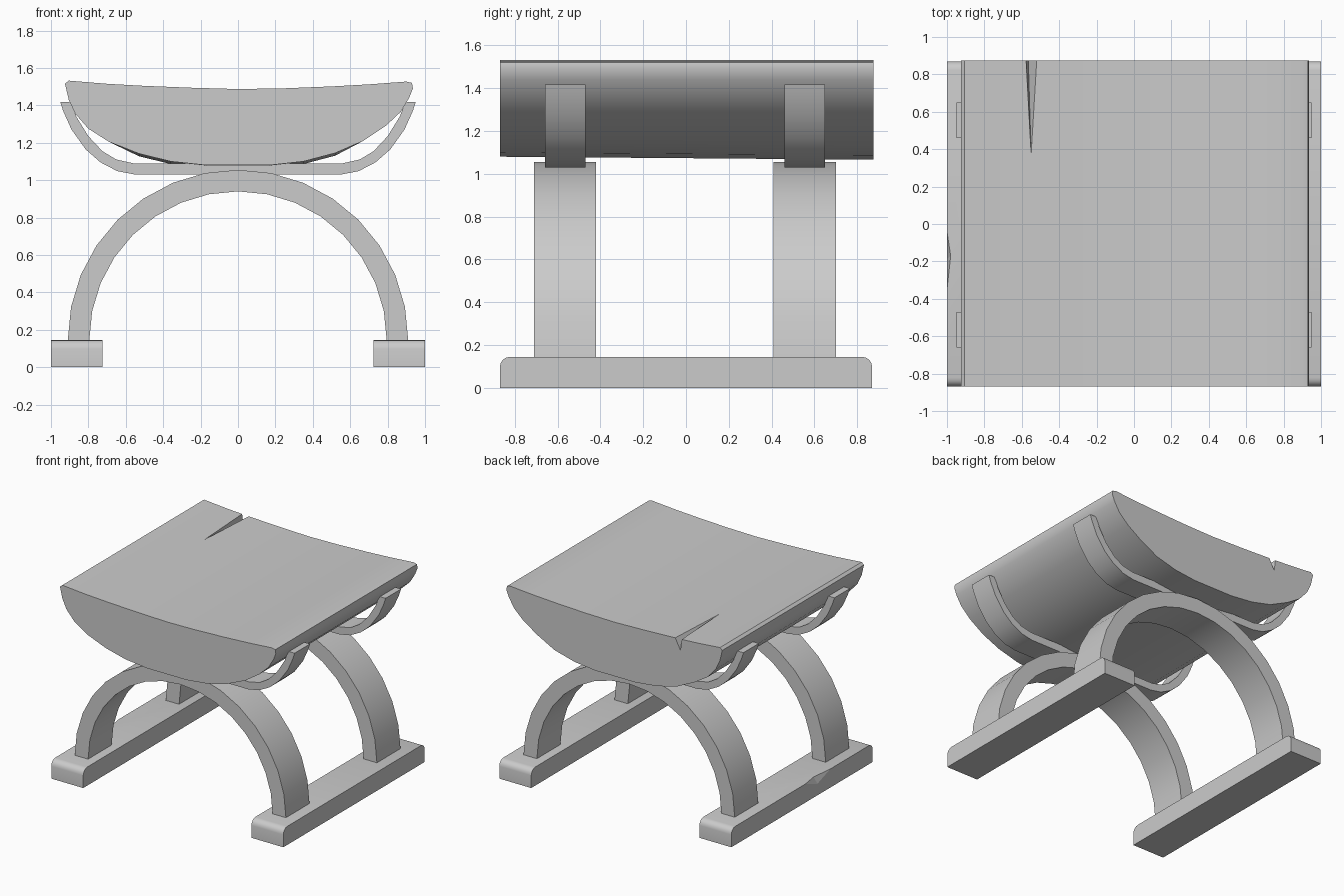
import bpy, bmesh, math
from mathutils import Vector

if "Cube" in bpy.data.objects:
    bpy.data.objects.remove(bpy.data.objects["Cube"])


def extrude(name, profile, to_a, to_b, angle=35):
    """Prism from a 2D outline; to_a / to_b place each outline point on the two end caps."""
    bm = bmesh.new()
    a = [bm.verts.new(to_a(*p)) for p in profile]
    b = [bm.verts.new(to_b(*p)) for p in profile]
    n = len(profile)
    bm.faces.new(a)
    bm.faces.new(b[::-1])
    for i in range(n):
        bm.faces.new((a[i], b[i], b[(i + 1) % n], a[(i + 1) % n]))
    bmesh.ops.recalc_face_normals(bm, faces=bm.faces)
    me = bpy.data.meshes.new(name)
    bm.to_mesh(me)
    bm.free()
    ob = bpy.data.objects.new(name, me)
    bpy.context.collection.objects.link(ob)
    bpy.ops.object.select_all(action='DESELECT')
    ob.select_set(True)
    bpy.context.view_layer.objects.active = ob
    bpy.ops.object.shade_smooth_by_angle(angle=math.radians(angle))
    return ob


def along_y(name, profile, y0, y1):
    return extrude(name, profile, lambda x, z: (x, y0, z), lambda x, z: (x, y1, z))


def split(ob, a, b, c, d):
    """Cut a V-shaped crack: c-d is the crease, a and b the open edges."""
    a, b, c, d = map(Vector, (a, b, c, d))
    m = (c + d) / 2
    pts = [a + (a - m) * .5, b + (b - m) * .5, c + (c - d) * .5, d + (d - c) * .5]
    bm = bmesh.new()
    v = [bm.verts.new(p) for p in pts]
    for f in ((0, 1, 2), (0, 1, 3), (0, 2, 3), (1, 2, 3)):
        bm.faces.new([v[i] for i in f])
    bmesh.ops.recalc_face_normals(bm, faces=bm.faces)
    me = bpy.data.meshes.new("crack_cutter")
    bm.to_mesh(me)
    bm.free()
    cutter = bpy.data.objects.new("crack_cutter", me)
    cutter.hide_render = True
    bpy.context.collection.objects.link(cutter)
    mod = ob.modifiers.new("crack", 'BOOLEAN')
    mod.operation = 'DIFFERENCE'
    mod.solver = 'EXACT'
    mod.object = cutter
    bpy.ops.object.select_all(action='DESELECT')
    bpy.context.view_layer.objects.active = ob
    ob.select_set(True)
    # apply every modifier in order so the cutter can go
    for mname in [m.name for m in ob.modifiers]:
        bpy.ops.object.modifier_apply(modifier=mname)
    bpy.data.objects.remove(cutter)
    bpy.ops.object.shade_smooth_by_angle(angle=math.radians(35))


# Seat: half-log with a dished top, its underside dropping slightly to the back
seat_outline = [
    (-.925, 1.515), (-.905, 1.532), (-.7, 1.515), (-.5, 1.504), (-.25, 1.494), (0, 1.487),
    (.25, 1.491), (.5, 1.501), (.7, 1.512), (.9, 1.527), (.93, 1.52), (.935, 1.49),
    (.915, 1.44), (.87, 1.365), (.79, 1.29), (.67, 1.21), (.52, 1.145), (.35, 1.1),
    (.17, 1.08), (0, 1.08), (-.17, 1.08), (-.36, 1.1), (-.53, 1.142), (-.69, 1.205),
    (-.8, 1.275), (-.87, 1.355), (-.905, 1.43)]
seat = extrude("seat", seat_outline,
               lambda x, z: (x, -.87, z),
               lambda x, z: (x, .875, z - (.014 if z < 1.2 else 0)))
split(seat, (-.577, .875, 1.508), (-.52, .875, 1.505), (-.55, .37, 1.507), (-.565, .875, 1.42))

# Cradle straps under the seat
outer = [(.95, 1.418), (.935, 1.37), (.89, 1.27), (.815, 1.165), (.735, 1.095), (.645, 1.048), (.55, 1.03)]
inner = [(.56, 1.09), (.65, 1.11), (.725, 1.155), (.80, 1.235), (.865, 1.34), (.895, 1.418)]
half = [(.2, 1.03)] + outer[::-1] + inner[::-1]
strap_outline = half + [(-x, z) for x, z in half[::-1]]
along_y("front_cradle", strap_outline, -.66, -.47)
along_y("back_cradle", strap_outline, .46, .65)

# Semicircular arch legs
N = 16
ring = [(math.cos(math.pi * i / N), math.sin(math.pi * i / N)) for i in range(N + 1)]
arch_outline = [(.91 * c, .145 + .91 * s) for c, s in ring] + \
               [(.795 * c, .145 + .795 * s) for c, s in ring[::-1]]
along_y("front_arch", arch_outline, -.71, -.42)
along_y("back_arch", arch_outline, .41, .70)

# Base rails with rounded upper ends
r = .048
corner = [(.87 - r + r * math.cos(t), .145 - r + r * math.sin(t))
          for t in (math.radians(22.5 * i) for i in range(5))]
rail_half = [(.87, 0)] + corner
rail_outline = rail_half + [(-y, z) for y, z in rail_half[::-1]]
for side, name in ((-1, "left_rail"), (1, "right_rail")):
    rail = extrude(name, rail_outline,
                   lambda y, z: (side * .725, y, z), lambda y, z: (side, y, z))
    if side < 0:
        # chipped outer edge
        split(rail, (-1, -.04, .145), (-1, -.35, .145), (-.98, -.17, .145), (-1, -.19, .09))
